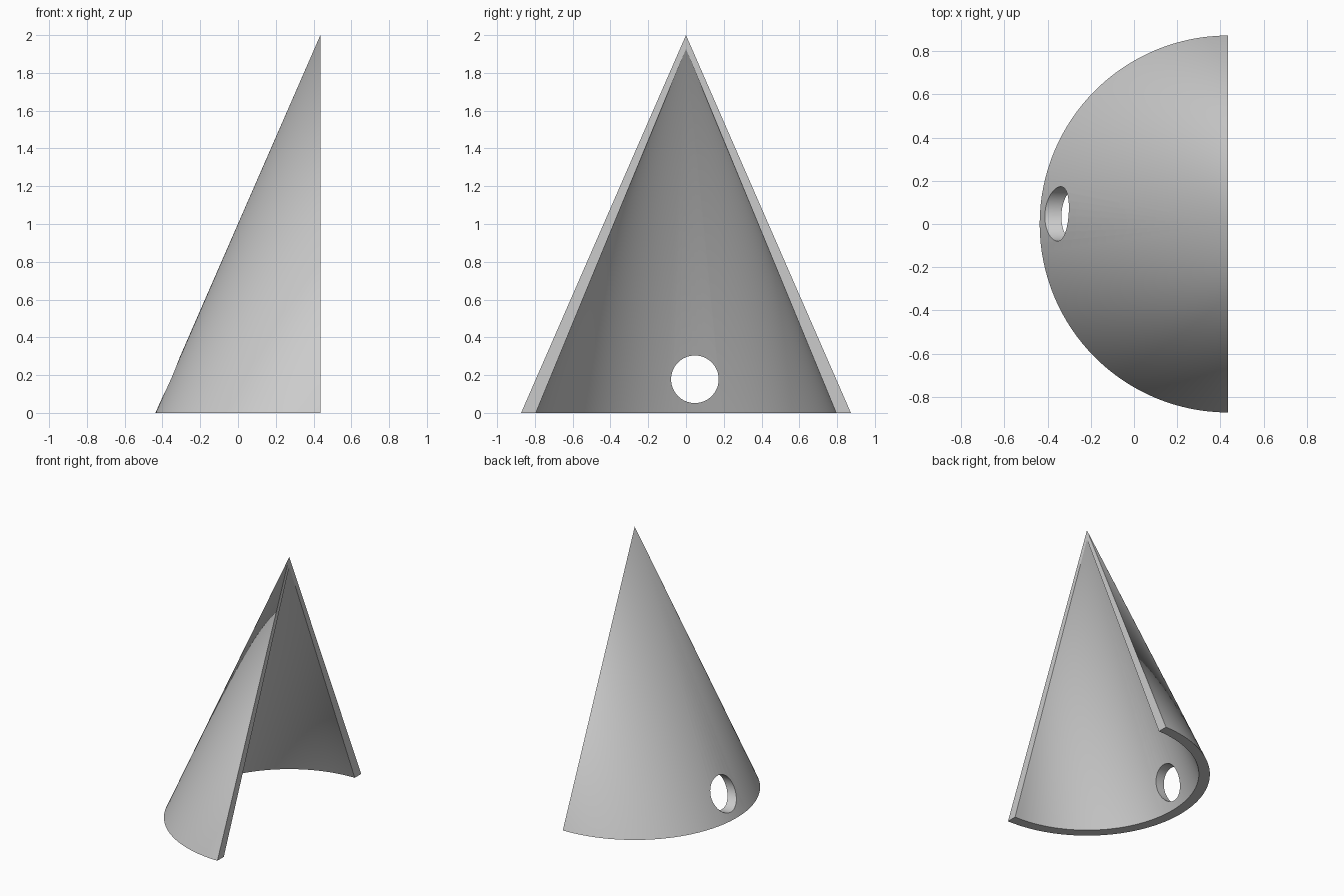
import bpy, bmesh, math

cube = bpy.data.objects.get("Cube")
if cube:
    bpy.data.objects.remove(cube, do_unlink=True)

R_OUT, R_IN = 0.873, 0.795     # base radii of the shell
H_OUT, H_IN = 2.0, 1.926       # outer and inner tips
AXIS_X = 0.436                 # cone axis lies on the open side
STEPS = 64

grey = bpy.data.materials.new("light_grey")
grey.use_nodes = True
colour = (0.6, 0.6, 0.6, 1)
grey.diffuse_color = colour
grey.node_tree.nodes["Principled BSDF"].inputs["Base Color"].default_value = colour

# Half cone shell, open towards +x
bm = bmesh.new()


def arc(radius):
    angles = [math.pi / 2 + math.pi * i / STEPS for i in range(STEPS + 1)]
    return [bm.verts.new((AXIS_X + radius * math.cos(a), radius * math.sin(a), 0))
            for a in angles]


outer, inner = arc(R_OUT), arc(R_IN)
tip_out = bm.verts.new((AXIS_X, 0, H_OUT))
tip_in = bm.verts.new((AXIS_X, 0, H_IN))
for i in range(STEPS):
    bm.faces.new((outer[i], outer[i + 1], tip_out))
    bm.faces.new((inner[i + 1], inner[i], tip_in))
    bm.faces.new((outer[i + 1], outer[i], inner[i], inner[i + 1]))
# Flat cut edges
for k in (0, -1):
    bm.faces.new((outer[k], inner[k], tip_in, tip_out))
bmesh.ops.recalc_face_normals(bm, faces=bm.faces)
mesh = bpy.data.meshes.new("half_cone_shell")
bm.to_mesh(mesh)
bm.free()
shell = bpy.data.objects.new("half_cone_shell", mesh)
bpy.context.collection.objects.link(shell)
mesh.materials.append(grey)

# Round hole near the base
bpy.ops.mesh.primitive_cylinder_add(vertices=64, radius=0.126, depth=0.7,
                                    location=(-0.35, 0.047, 0.178),
                                    rotation=(0, math.pi / 2, 0))
cutter = bpy.context.object
cutter.name = "hole_cutter"
cutter.hide_render = True
cutter.data.materials.append(grey)
cut = shell.modifiers.new("hole", 'BOOLEAN')
cut.operation = 'DIFFERENCE'
cut.solver = 'EXACT'
cut.object = cutter

bpy.ops.object.select_all(action='DESELECT')
shell.select_set(True)
bpy.context.view_layer.objects.active = shell
bpy.ops.object.modifier_apply(modifier=cut.name)
bpy.data.objects.remove(cutter, do_unlink=True)
bpy.ops.object.shade_smooth_by_angle(angle=math.radians(30))
